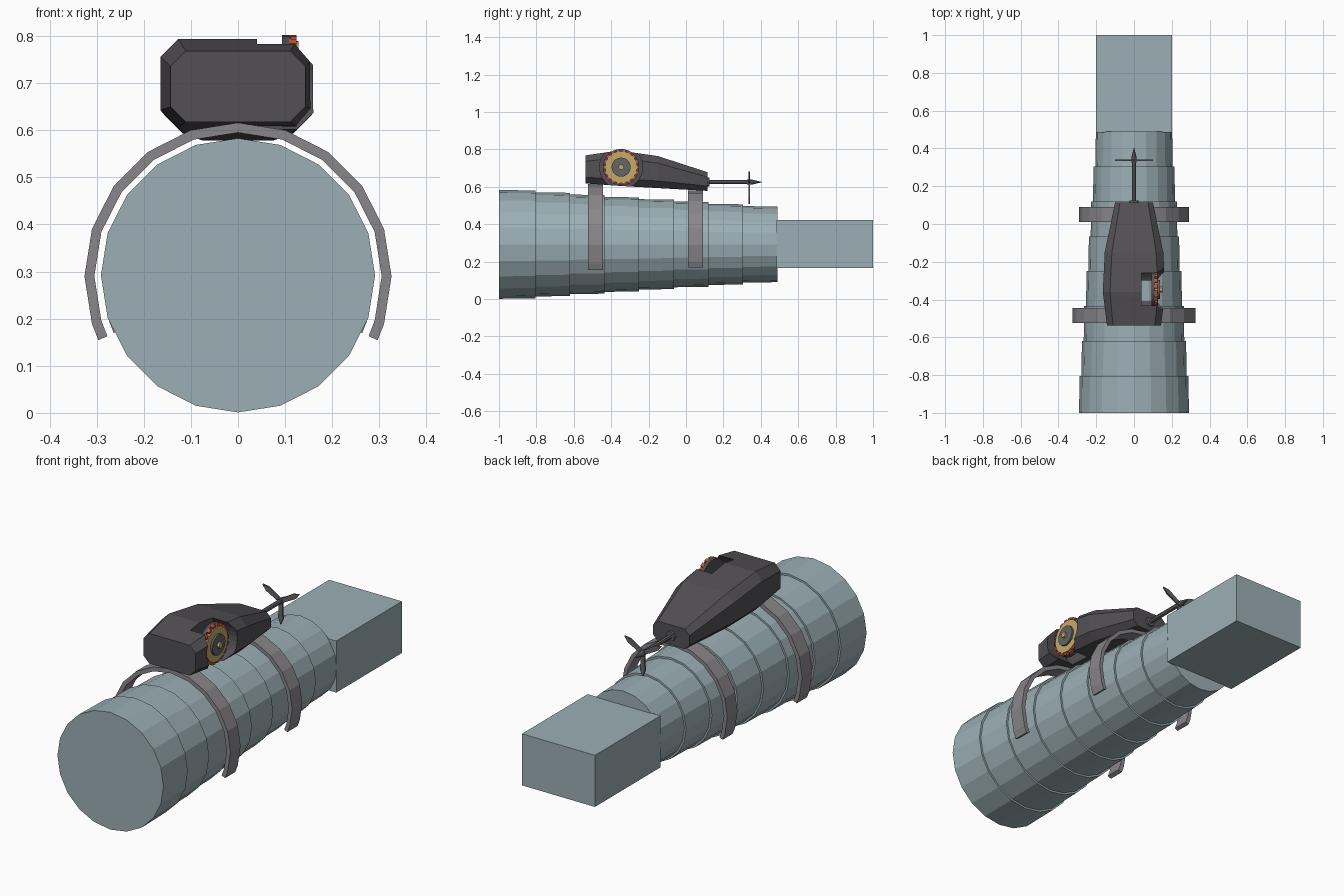
import bpy, bmesh
from math import sin, cos, pi, radians
from mathutils import Vector

if "Cube" in bpy.data.objects:
    bpy.data.objects.remove(bpy.data.objects["Cube"])


def material(name, rgb):
    m = bpy.data.materials.new(name)
    m.diffuse_color = (*rgb, 1)
    m.use_nodes = True
    m.node_tree.nodes["Principled BSDF"].inputs["Base Color"].default_value = m.diffuse_color
    return m


TEAL = material("pale_teal", (0.33, 0.43, 0.46))
DARK = material("charcoal", (0.085, 0.08, 0.088))
GREY = material("strap_grey", (0.25, 0.24, 0.255))
STEEL = material("dark_steel", (0.13, 0.125, 0.135))
GOLD = material("brass", (0.56, 0.40, 0.14))
RED = material("rust_red", (0.58, 0.09, 0.05))


def loft_into(bm, sections):
    """Skin a row of equal-length closed sections and cap both ends."""
    rings = [[bm.verts.new(p) for p in s] for s in sections]
    n = len(rings[0])
    for a, b in zip(rings, rings[1:]):
        for i in range(n):
            j = (i + 1) % n
            bm.faces.new((a[i], a[j], b[j], b[i]))
    bm.faces.new(rings[0])
    bm.faces.new(rings[-1])


def finish(name, bm, mat):
    bmesh.ops.recalc_face_normals(bm, faces=bm.faces)
    me = bpy.data.meshes.new(name)
    bm.to_mesh(me)
    bm.free()
    me.materials.append(mat)
    ob = bpy.data.objects.new(name, me)
    bpy.context.collection.objects.link(ob)
    return ob


def loft(name, sections, mat):
    bm = bmesh.new()
    loft_into(bm, sections)
    return finish(name, bm, mat)


def ring_y(y, r, cz, n):
    return [Vector((r * sin(2 * pi * i / n), y, cz + r * cos(2 * pi * i / n))) for i in range(n)]


WY, WZ = -0.347, 0.705      # dial centre


def disc_x(name, x0, x1, r, n, mat):
    return loft(name, [[Vector((x, WY + r * cos(2 * pi * i / n), WZ + r * sin(2 * pi * i / n)))
                        for i in range(n)] for x in (x0, x1)], mat)


# Stepped sleeve, eight bands
edges = [-1.0, -0.805, -0.62, -0.435, -0.25, -0.065, 0.12, 0.305, 0.49]
sections = []
for k in range(8):
    r = 0.291 - 0.0123 * k
    sections += [ring_y(edges[k], r, 0.292, 20), ring_y(edges[k + 1], r - 0.003, 0.292, 20)]
loft("sleeve", sections, TEAL)

# Square end block
loft("end_block", [[Vector((x, y, z)) for x, z in
                    ((-0.2, 0.167), (0.2, 0.167), (0.2, 0.423), (-0.2, 0.423))]
                   for y in (0.485, 1.0)], TEAL)


# Open straps around the sleeve
def strap(name, y0, y1, r_out, r_in):
    angles = [-114.6] + list(range(-108, 109, 18)) + [114.6]
    sec = []
    for a in angles:
        s, c = sin(radians(a)), cos(radians(a))
        sec.append([Vector((r * s, y, 0.29 + r * c)) for r, y in
                    ((r_in, y0), (r_out, y0), (r_out, y1), (r_in, y1))])
    loft(name, sec, GREY)


strap("front_strap", -0.525, -0.445, 0.326, 0.305)
strap("rear_strap", 0.01, 0.09, 0.29, 0.271)


# Chamfered housing
def octagon(y, w, z0, z1, c):
    return [Vector((x, y, z)) for x, z in
            ((-w + c, z0), (w - c, z0), (w, z0 + c), (w, z1 - c),
             (w - c, z1), (-w + c, z1), (-w, z1 - c), (-w, z0 + c))]


housing = loft("housing", [octagon(-0.537, 0.143, 0.618, 0.768, 0.032),
                           octagon(-0.36, 0.165, 0.605, 0.794, 0.038),
                           octagon(-0.15, 0.155, 0.593, 0.764, 0.038),
                           octagon(0.115, 0.10, 0.578, 0.678, 0.026)], DARK)

# Round pocket for the dial
cutter = disc_x("pocket_cutter", 0.04, 0.3, 0.115, 32, DARK)
cutter.hide_render = True
mod = housing.modifiers.new("pocket", "BOOLEAN")
mod.operation, mod.solver, mod.object = "DIFFERENCE", "EXACT", cutter
bpy.context.view_layer.objects.active = housing
bpy.ops.object.modifier_apply(modifier=mod.name)
bpy.data.objects.remove(cutter)

# Dial: backing, face, hub and cap
disc_x("dial_backing", 0.093, 0.112, 0.097, 32, DARK)
disc_x("dial_face", 0.11, 0.128, 0.085, 32, GOLD)
disc_x("dial_hub", 0.12, 0.138, 0.051, 20, STEEL)
disc_x("dial_cap", 0.13, 0.15, 0.015, 6, GOLD)

# Red teeth round the dial
bm = bmesh.new()
for k in range(18):
    a = 2 * pi * k / 18
    rad, tan = Vector((0, cos(a), sin(a))), Vector((0, -sin(a), cos(a)))
    loft_into(bm, [[Vector((x, WY, WZ)) + rad * r + tan * t for r, t in
                    ((0.078, -0.010), (0.097, -0.010), (0.097, 0.010), (0.078, 0.010))]
                   for x in (0.108, 0.124)])
finish("dial_teeth", bm, RED)

# Rod with collar and pointed tip
loft("rod", [ring_y(y, r, 0.625, 8) for y, r in
             ((0.10, 0.026), (0.125, 0.024), (0.125, 0.011), (0.325, 0.011),
              (0.325, 0.014), (0.35, 0.014), (0.405, 0.001))], STEEL)

# Three pointed blades
bm = bmesh.new()
for a in (90, 210, 330):
    rad = Vector((cos(radians(a + 180)), 0, sin(radians(a + 180))))
    tan = Vector((-rad.z, 0, rad.x))
    loft_into(bm, [[Vector((0, y, 0.625)) + rad * r + tan * t for r, t in
                    ((0, -0.010), (0.085, -0.013), (0.116, 0), (0.085, 0.013), (0, 0.010))]
                   for y in (0.333, 0.341)])
finish("blades", bm, STEEL)
